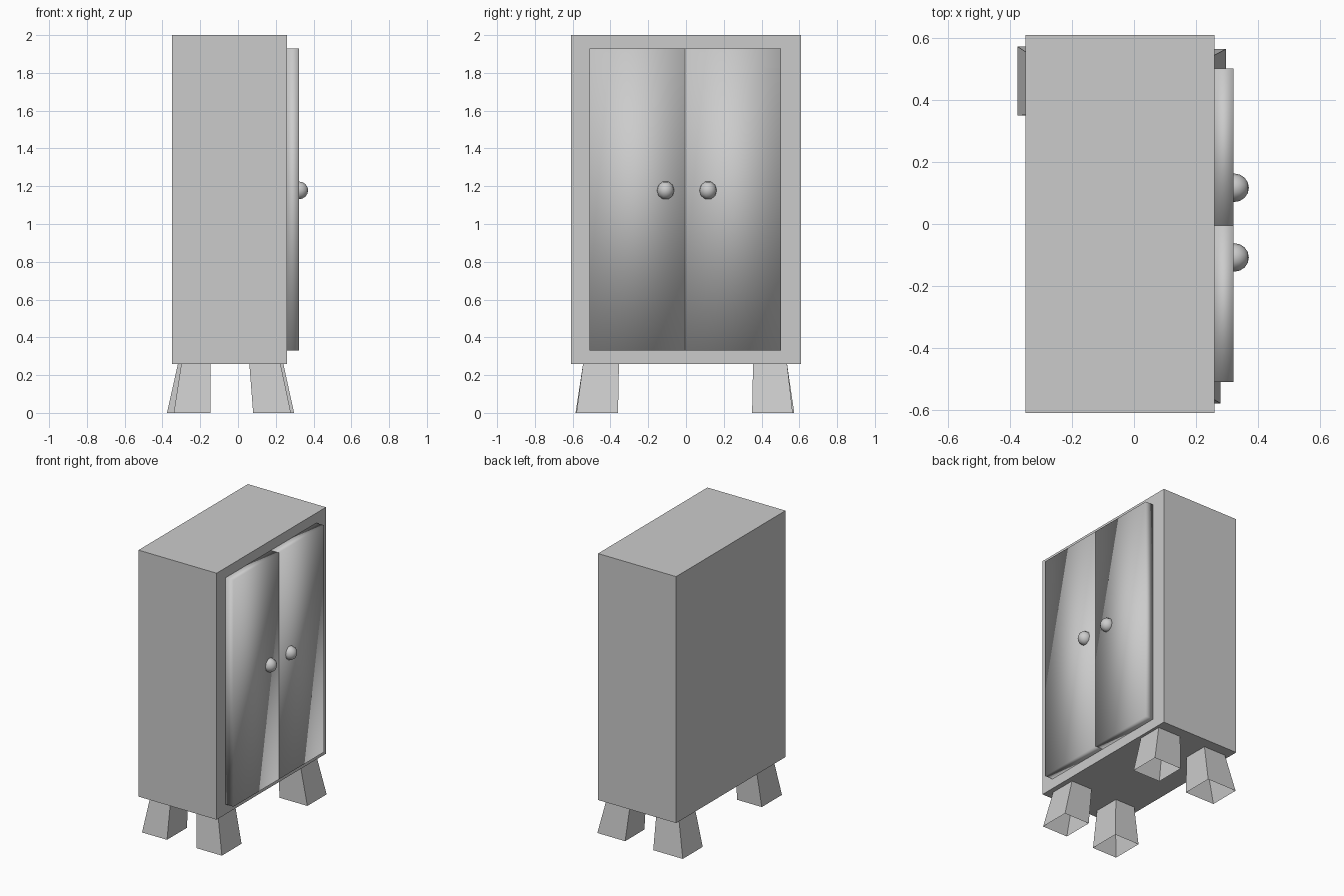
import bpy, bmesh
from math import radians
from mathutils import Matrix

if "Cube" in bpy.data.objects:
    bpy.data.objects.remove(bpy.data.objects["Cube"])


def make_object(name, bm, smooth=False):
    bmesh.ops.recalc_face_normals(bm, faces=bm.faces)
    for f in bm.faces:
        f.smooth = smooth
    mesh = bpy.data.meshes.new(name)
    bm.to_mesh(mesh)
    bm.free()
    ob = bpy.data.objects.new(name, mesh)
    bpy.context.collection.objects.link(ob)
    return ob


def box(name, x, y, z, smooth=False):
    bm = bmesh.new()
    bmesh.ops.create_cube(bm, size=1)
    for v in bm.verts:
        v.co = [lo + (c + 0.5) * (hi - lo) for c, (lo, hi) in zip(v.co, (x, y, z))]
    return make_object(name, bm, smooth)


def leg(name, top, bottom):
    # Tapered splayed leg, open at the floor; each end is (x0, x1, y0, y1)
    bm = bmesh.new()
    rings = []
    for (x0, x1, y0, y1), z in ((top, 0.26), (bottom, 0.0)):
        rings.append([bm.verts.new((x, y, z)) for x, y in
                      ((x0, y0), (x1, y0), (x1, y1), (x0, y1))])
    upper, lower = rings
    for i in range(4):
        j = (i + 1) % 4
        bm.faces.new((lower[i], lower[j], upper[j], upper[i]))
    return make_object(name, bm)


def knob(name, y):
    # Low-poly knob with its pole pointing out of the door
    bm = bmesh.new()
    bmesh.ops.create_uvsphere(
        bm, u_segments=10, v_segments=8, radius=1,
        matrix=Matrix.Translation((0.324, y, 1.178))
        @ Matrix.Diagonal((0.047, 0.046, 0.049, 1))
        @ Matrix.Rotation(radians(90), 4, 'Y'))
    return make_object(name, bm, smooth=True)


# Cabinet body
box("cabinet_body", (-0.35, 0.26), (-0.61, 0.61), (0.26, 2.0))

# Pair of doors with softly shaded faces
box("left_door", (0.26, 0.322), (-0.51, -0.005), (0.33, 1.93), smooth=True)
box("right_door", (0.26, 0.322), (-0.005, 0.502), (0.33, 1.93), smooth=True)

# Door knobs
knob("left_knob", -0.108)
knob("right_knob", 0.117)

# Four splayed legs
leg("near_back_leg", (-0.30, -0.145, -0.545, -0.355), (-0.34, -0.145, -0.585, -0.36))
leg("far_back_leg", (-0.318, -0.145, 0.355, 0.535), (-0.376, -0.145, 0.35, 0.573))
leg("near_door_leg", (0.06, 0.225, -0.545, -0.355), (0.08, 0.28, -0.58, -0.36))
leg("far_door_leg", (0.06, 0.24, 0.355, 0.535), (0.08, 0.297, 0.35, 0.565))
